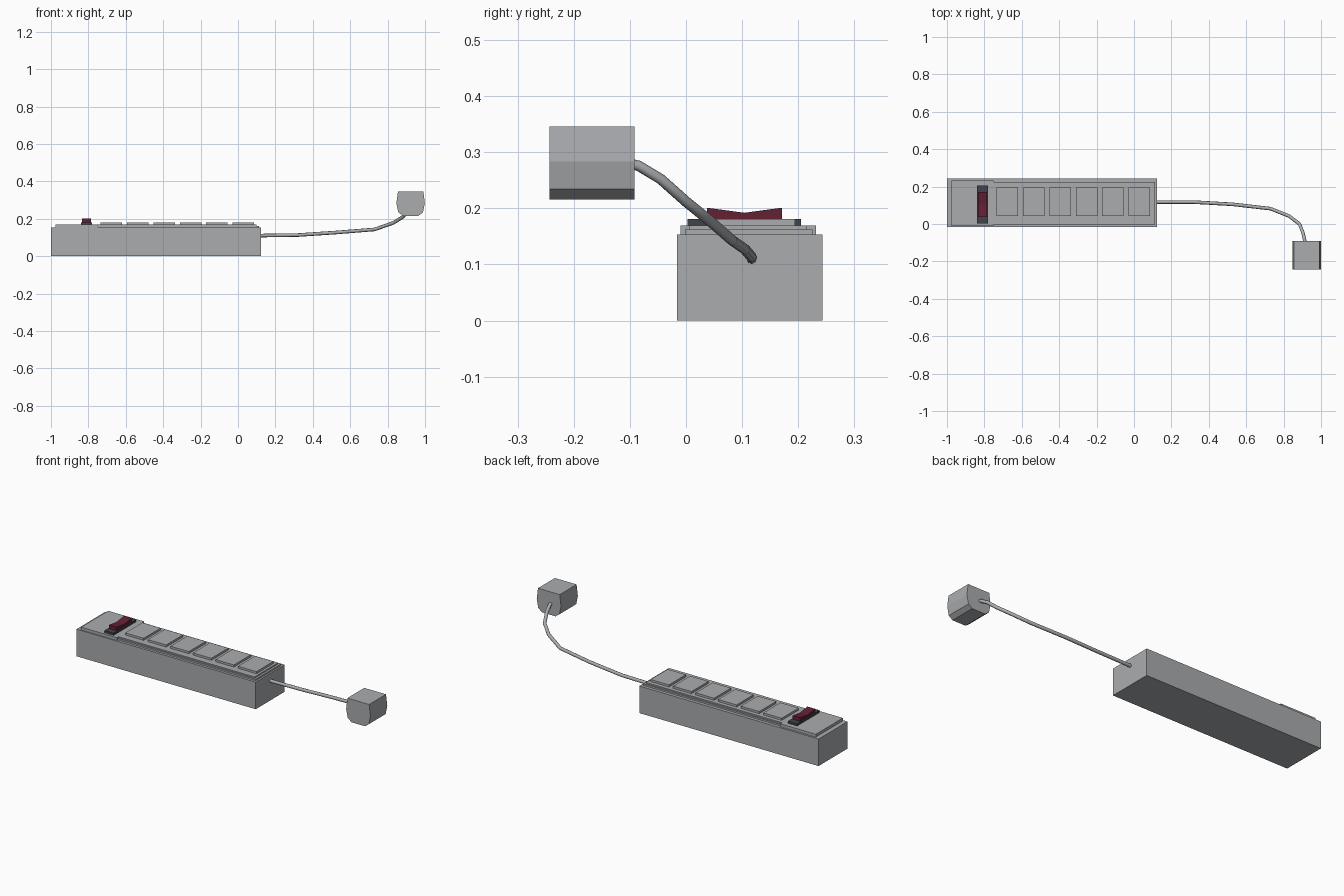
import bpy, bmesh
from mathutils import Vector

if "Cube" in bpy.data.objects:
    bpy.data.objects.remove(bpy.data.objects["Cube"])


def material(name, rgb):
    m = bpy.data.materials.new(name)
    m.diffuse_color = (*rgb, 1)
    m.use_nodes = True
    m.node_tree.nodes["Principled BSDF"].inputs["Base Color"].default_value = m.diffuse_color
    return m


grey = material("grey plastic", (0.40, 0.415, 0.43))
dark = material("dark plastic", (0.05, 0.06, 0.07))
red = material("dark red", (0.13, 0.015, 0.033))


def finish(bm, name, mat):
    bmesh.ops.recalc_face_normals(bm, faces=bm.faces[:])
    me = bpy.data.meshes.new(name)
    bm.to_mesh(me)
    bm.free()
    me.materials.append(mat)
    ob = bpy.data.objects.new(name, me)
    bpy.context.collection.objects.link(ob)
    return ob


def prism(name, profile, direction, mat):
    """Extrude a closed outline of 3D points along a vector."""
    bm = bmesh.new()
    face = bm.faces.new([bm.verts.new(p) for p in profile])
    ext = bmesh.ops.extrude_face_region(bm, geom=[face], use_keep_orig=True)
    vs = [g for g in ext["geom"] if isinstance(g, bmesh.types.BMVert)]
    bmesh.ops.translate(bm, vec=Vector(direction), verts=vs)
    return finish(bm, name, mat)


def box(name, x0, x1, y0, y1, z0, z1, mat):
    outline = [(x0, y0, z0), (x1, y0, z0), (x1, y1, z0), (x0, y1, z0)]
    return prism(name, outline, (0, 0, z1 - z0), mat)


# Body and stepped top plates
box("body", -1, 0.122, -0.016, 0.243, 0, 0.153, grey)
box("switch_plate", -0.975, -0.752, -0.01, 0.232, 0.153, 0.169, grey)
box("socket_plate_lower", -0.752, 0.112, -0.002, 0.225, 0.153, 0.162, grey)
box("socket_plate_upper", -0.752, 0.088 + 0.012, 0.005, 0.216, 0.162, 0.169, grey)

# Six raised sockets
for i in range(6):
    x = -0.735 + i * 0.1412
    box(f"socket_{i + 1}", x, x + 0.115, 0.042, 0.194, 0.169, 0.181, grey)

# Rocker switch
box("switch_frame", -0.839, -0.781, 0.003, 0.205, 0.169, 0.181, dark)
prism("switch_rocker",
      [(-0.834, 0.037, 0.181), (-0.834, 0.171, 0.181), (-0.834, 0.171, 0.201),
       (-0.834, 0.104, 0.192), (-0.834, 0.037, 0.201)], (0.048, 0, 0), red)

# Cord
path = [(0.11, 0.117, 0.11), (0.32, 0.117, 0.113), (0.53, 0.105, 0.127),
        (0.73, 0.082, 0.143), (0.83, 0.042, 0.178), (0.885, 0.0, 0.212),
        (0.903, -0.045, 0.252), (0.912, -0.085, 0.276), (0.915, -0.11, 0.281)]
cu = bpy.data.curves.new("cord", "CURVE")
cu.dimensions = "3D"
cu.bevel_depth = 0.0095
cu.bevel_resolution = 2
cu.use_fill_caps = True
sp = cu.splines.new("POLY")
sp.points.add(len(path) - 1)
for p, c in zip(sp.points, path):
    p.co = (*c, 1)
sp.use_smooth = True
cu.materials.append(grey)
cord = bpy.data.objects.new("cord", cu)
bpy.context.collection.objects.link(cord)

# Plug, a symmetric faceted outline pushed front to back
half = [(0.068, 0.346), (0.076, 0.283), (0.066, 0.234), (0.042, 0.216)]
cx = 0.923
outline = [(cx + x, -0.243, z) for x, z in half]
outline += [(cx - x, -0.243, z) for x, z in reversed(half)]
prism("plug", outline, (0, 0.151, 0), grey)
